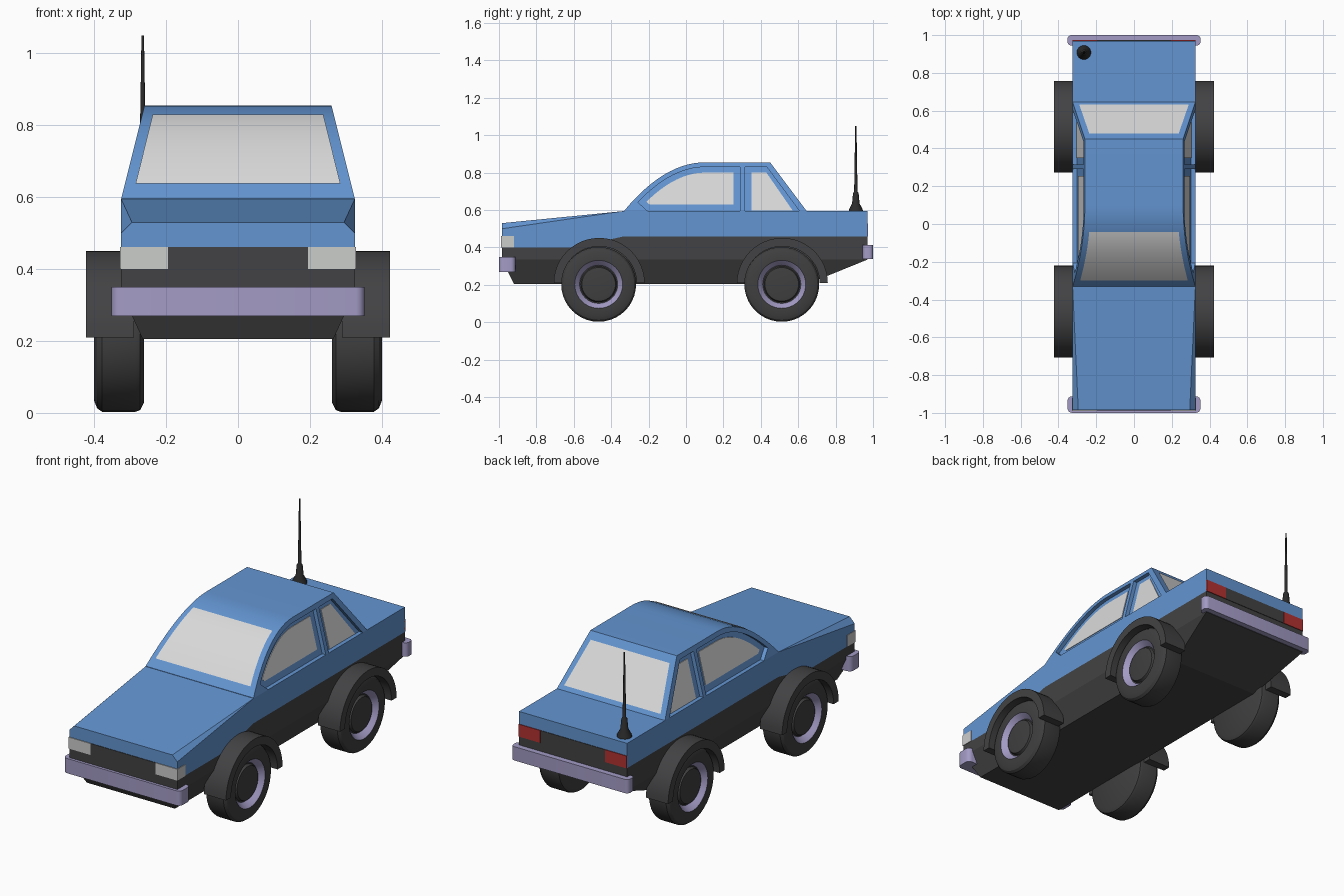
import bpy, bmesh, math
from mathutils import Vector

cube = bpy.data.objects.get("Cube")
if cube:
    bpy.data.objects.remove(cube, do_unlink=True)


def material(name, r, g, b):
    m = bpy.data.materials.new(name)
    m.use_nodes = True
    m.diffuse_color = (r, g, b, 1)
    m.node_tree.nodes["Principled BSDF"].inputs["Base Color"].default_value = (r, g, b, 1)
    return m


BLUE = material("blue_paint", .125, .30, .64)
DARK = material("dark_trim", .055, .055, .058)
TYRE = material("tyre_rubber", .05, .05, .052)
BLACK = material("antenna_black", .025, .025, .025)
LILAC = material("lilac_metal", .37, .33, .56)
GLASS = material("pale_glass", .70, .70, .70)
LAMP = material("headlight_white", .60, .61, .60)
RED = material("tail_red", .45, .03, .03)


def finish(name, bm, mats, angle=30):
    bmesh.ops.remove_doubles(bm, verts=bm.verts, dist=1e-5)
    bmesh.ops.recalc_face_normals(bm, faces=bm.faces)
    mesh = bpy.data.meshes.new(name)
    bm.to_mesh(mesh)
    bm.free()
    ob = bpy.data.objects.new(name, mesh)
    bpy.context.collection.objects.link(ob)
    for m in mats:
        mesh.materials.append(m)
    smooth(ob, angle)
    return ob


def smooth(ob, angle):
    bpy.ops.object.select_all(action='DESELECT')
    ob.select_set(True)
    bpy.context.view_layer.objects.active = ob
    bpy.ops.object.shade_smooth_by_angle(angle=math.radians(angle))


def box(name, lo, hi, mat, bevel=0):
    """Box between two corners, optionally with rounded upright edges."""
    bm = bmesh.new()
    bmesh.ops.create_cube(bm, size=1)
    for v in bm.verts:
        v.co = [lo[i] + (v.co[i] + .5) * (hi[i] - lo[i]) for i in range(3)]
    if bevel:
        upright = [e for e in bm.edges if abs(e.verts[0].co.z - e.verts[1].co.z) > .01]
        bmesh.ops.bevel(bm, geom=upright, offset=bevel, segments=4, profile=.5, affect='EDGES')
    return finish(name, bm, [mat])


def prism(name, outline, x_a, x_b, mat, angle=30):
    """Side outline of (y, z) spanned across x; x_a and x_b are functions of z."""
    bm = bmesh.new()
    a = [bm.verts.new((x_a(z), y, z)) for y, z in outline]
    b = [bm.verts.new((x_b(z), y, z)) for y, z in outline]
    bm.faces.new(a)
    bm.faces.new(b[::-1])
    n = len(a)
    for i in range(n):
        j = (i + 1) % n
        bm.faces.new((a[i], b[i], b[j], a[j]))
    return finish(name, bm, [mat], angle)


def loft(name, rows, mat):
    """Mirrored shell from rows of (half width, y, z), closed below and above."""
    bm = bmesh.new()
    rings = []
    for row in rows:
        rings.append([[bm.verts.new((s * x, y, z)) for x, y, z in row] for s in (1, -1)])
    last = len(rows[0]) - 1
    for lo, hi in zip(rings, rings[1:]):
        for s in (0, 1):
            for i in range(last):
                bm.faces.new((lo[s][i], lo[s][i + 1], hi[s][i + 1], hi[s][i]))
        for i in (0, last):
            bm.faces.new((lo[0][i], lo[1][i], hi[1][i], hi[0][i]))
    for ring in (rings[0], rings[-1]):
        for i in range(last):
            bm.faces.new((ring[0][i], ring[0][i + 1], ring[1][i + 1], ring[1][i]))
    return finish(name, bm, [mat], 5)


def lathe(name, profile, centre, axis, mats, bands=(), segments=40):
    """Spin a profile of (radius, distance along axis); bands hold material indices."""
    bm = bmesh.new()
    axis = Vector(axis)
    side = axis.orthogonal().normalized()
    up = axis.cross(side)
    rings = []
    for r, h in profile:
        ring = []
        for k in range(segments):
            t = math.tau * k / segments
            ring.append(bm.verts.new(Vector(centre) + axis * h + r * (side * math.cos(t) + up * math.sin(t))))
        rings.append(ring)
    for i, (p, q) in enumerate(zip(rings, rings[1:])):
        for k in range(segments):
            j = (k + 1) % segments
            f = bm.faces.new((p[k], p[j], q[j], q[k]))
            f.material_index = bands[i] if bands else 0
    bm.faces.new(rings[0])
    bm.faces.new(rings[-1])
    return finish(name, bm, mats)


# Body shell: dark lower half and blue upper half meet at the belt line
W = .325
stations = (-.985, -.6, -.33, .97)
belt = [(W, y, z) for y, z in zip(stations, (.40, .40, .46, .46))]
floor = [(.265, y, .205) for y in (-.92, -.6, -.33, .65)]
sill = [(W, y, .335) for y in stations]
shoulder = [(W, y, z) for y, z in zip(stations, (.50, .556, .595, .595))]
deck = [(x, y, z) for x, y, z in zip((.295, .3126, W, W), stations, (.53, .568, .595, .595))]
loft("lower_body", [floor, sill, belt], DARK)
loft("upper_body", [belt, shoulder, deck], BLUE)


# Cabin
def half(z):
    return W - .25 * (z - .595)


def screen(y, d=0):
    """Point on the windscreen curve, moved inward by d."""
    slope = 2 * .258 * (.1 - y) / .43 ** 2
    k = d / math.hypot(1, slope)
    return y + slope * k, .855 - .258 * ((.1 - y) / .43) ** 2 - k


def curve(y0, y1, d, n=14):
    return [screen(y0 + (y1 - y0) * i / n, d) for i in range(n + 1)]


cabin = prism("cabin", curve(-.33, .1, 0) + [(.45, .855), (.645, .595), (-.33, .595)],
              lambda z: half(z), lambda z: -half(z), BLUE)

# Side windows: recesses cut in the cabin, with glass on their floors
DEPTH = .022
recesses = {
    "front": curve(-.275, .1, .025) + [(.29, .83), (.29, .59), (-.2, .59)],
    "rear": [(.315, .83), (.432, .83), (.61, .59), (.315, .59)],
}
panes = {
    "front": curve(-.25, .1, .055) + [(.255, .80), (.255, .63), (-.195, .63)],
    "rear": [(.35, .80), (.43, .80), (.57, .598), (.35, .598)],
}
for s, side in ((1, "left"), (-1, "right")):
    for part in recesses:
        cutter = prism("window_cutter", recesses[part],
                       lambda z: s * (half(z) - DEPTH), lambda z: s * (half(z) + .05), BLUE)
        cutter.hide_render = True
        mod = cabin.modifiers.new("window", 'BOOLEAN')
        mod.operation = 'DIFFERENCE'
        mod.solver = 'EXACT'
        mod.object = cutter
        bpy.context.view_layer.objects.active = cabin
        bpy.ops.object.modifier_apply(modifier=mod.name)
        bpy.data.objects.remove(cutter, do_unlink=True)
        prism(f"{side}_{part}_window", panes[part],
              lambda z: s * (half(z) - DEPTH - .003), lambda z: s * (half(z) - DEPTH + .003), GLASS)
smooth(cabin, 25)


def glass_strip(name, points, low, high):
    """Glass sheet across the car along (y, z) points, tapering between half widths."""
    bm = bmesh.new()
    z0, z1 = points[0][1], points[-1][1]
    prev = None
    for y, z in points:
        w = low + (high - low) * (z - z0) / (z1 - z0)
        pair = [bm.verts.new((w, y, z)), bm.verts.new((-w, y, z))]
        if prev:
            bm.faces.new((prev[0], pair[0], pair[1], prev[1]))
        prev = pair
    ob = finish(name, bm, [GLASS])
    if ob.data.polygons[0].normal.z < 0:
        ob.data.flip_normals()


glass_strip("windscreen", curve(-.297, -.042, -.004), .285, .237)
glass_strip("rear_screen", [(.633, .617), (.480, .821)], .29, .237)

# Front and rear panels, lamps and bumpers
box("grille", (-.195, -.988, .40), (.195, -.983, .462), DARK)
box("tail_panel", (-.195, .967, .46), (.195, .973, .527), DARK)
for s, side in ((1, "left"), (-1, "right")):
    xs = sorted((s * .195, s * .328))
    box(f"{side}_headlight", (xs[0], -.989, .40), (xs[1], -.92, .462), LAMP)
    xs = sorted((s * .195, s * .325))
    box(f"{side}_tail_light", (xs[0], .967, .46), (xs[1], .974, .527), RED)
box("front_bumper", (-.352, -1, .27), (.352, -.912, .35), LILAC, .024)
box("rear_bumper", (-.352, .945, .338), (.352, 1, .413), LILAC, .02)

# Wheels and flared arches
wheel = [(.175, .262), (.195, .272), (.2, .285), (.2, .378), (.19, .392), (.17, .40), (.128, .40),
         (.122, .394), (.102, .37), (.096, .37), (.09, .385), (.07, .388)]
bands = [0] * 6 + [1, 1] + [0] * 3
for end, y in (("front", -.467), ("rear", .512)):
    arc = [math.pi * i / 24 for i in range(25)]
    outline = [(y + .003 + .243 * math.cos(t), .21 + .241 * math.sin(t)) for t in arc]
    outline += [(y + .003 + .2 * math.cos(t), .21 + .196 * math.sin(t)) for t in reversed(arc)]
    for s, side in ((1, "left"), (-1, "right")):
        lathe(f"{end}_{side}_wheel", wheel, (0, y, .203), (s, 0, 0), [TYRE, LILAC], bands)
        prism(f"{end}_{side}_arch", outline, lambda z: s * .29, lambda z: s * .423, DARK)

# Antenna
lathe("antenna", [(.038, .594), (.036, .605), (.02, .635), (.015, .69), (.009, .70), (.007, .83), (.0035, 1.05)],
      (-.265, .908, 0), (0, 0, 1), [BLACK], segments=16)
